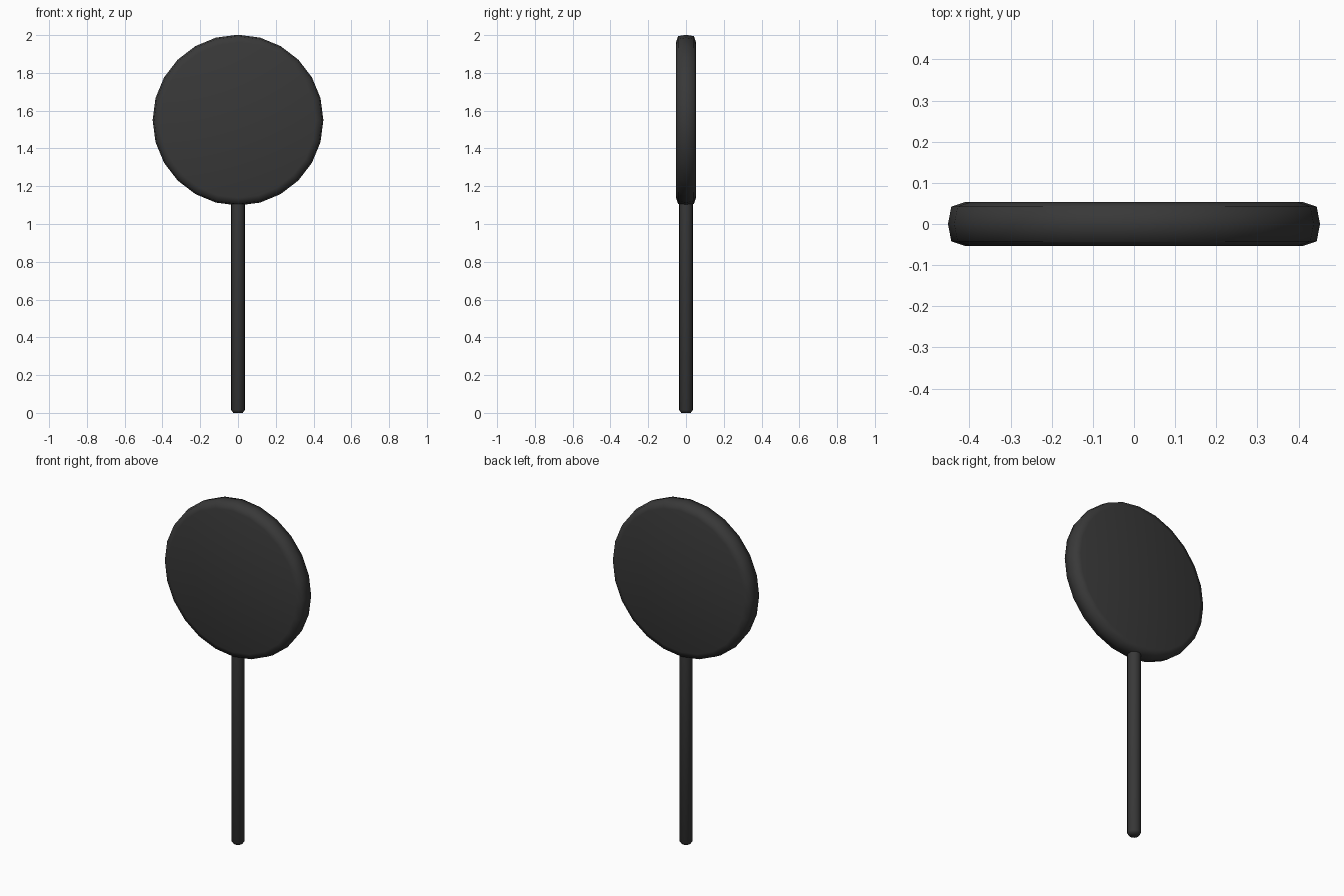
import bpy
import bmesh
from math import radians, tau
from mathutils import Matrix, Vector

cube = bpy.data.objects.get("Cube")
if cube:
    bpy.data.objects.remove(cube, do_unlink=True)

charcoal = bpy.data.materials.new("charcoal")
charcoal.use_nodes = True
color = (0.04, 0.04, 0.04, 1)
charcoal.diffuse_color = color
charcoal.node_tree.nodes["Principled BSDF"].inputs["Base Color"].default_value = color


def lathe(name, profile, sides, matrix):
    """Spin (radius, height) points round z, cap both ends, then place the part."""
    bm = bmesh.new()
    rings = []
    for r, h in profile:
        rings.append([bm.verts.new(Matrix.Rotation(tau * i / sides, 3, "Z") @ Vector((r, 0, h)))
                      for i in range(sides)])
    for low, high in zip(rings, rings[1:]):
        for i in range(sides):
            j = (i + 1) % sides
            bm.faces.new((low[i], low[j], high[j], high[i]))
    bm.faces.new(rings[0][::-1])
    bm.faces.new(rings[-1])
    bm.transform(matrix)
    mesh = bpy.data.meshes.new(name)
    bm.to_mesh(mesh)
    bm.free()
    mesh.materials.append(charcoal)
    obj = bpy.data.objects.new(name, mesh)
    bpy.context.collection.objects.link(obj)
    bpy.ops.object.select_all(action="DESELECT")
    obj.select_set(True)
    bpy.context.view_layer.objects.active = obj
    bpy.ops.object.shade_smooth_by_angle(angle=radians(80))


# Round head with a softened rim, facing front and back
rim = [(0.412, -0.053), (0.444, -0.042), (0.452, 0), (0.444, 0.042), (0.412, 0.053)]
lathe("head_disc", rim, 24, Matrix.Translation((0, 0, 1.55)) @ Matrix.Rotation(radians(90), 4, "X"))

# Slim handle, chamfered at the foot and sunk into the head
lathe("handle", [(0.025, 0), (0.036, 0.015), (0.036, 1.14)], 16, Matrix.Identity(4))
